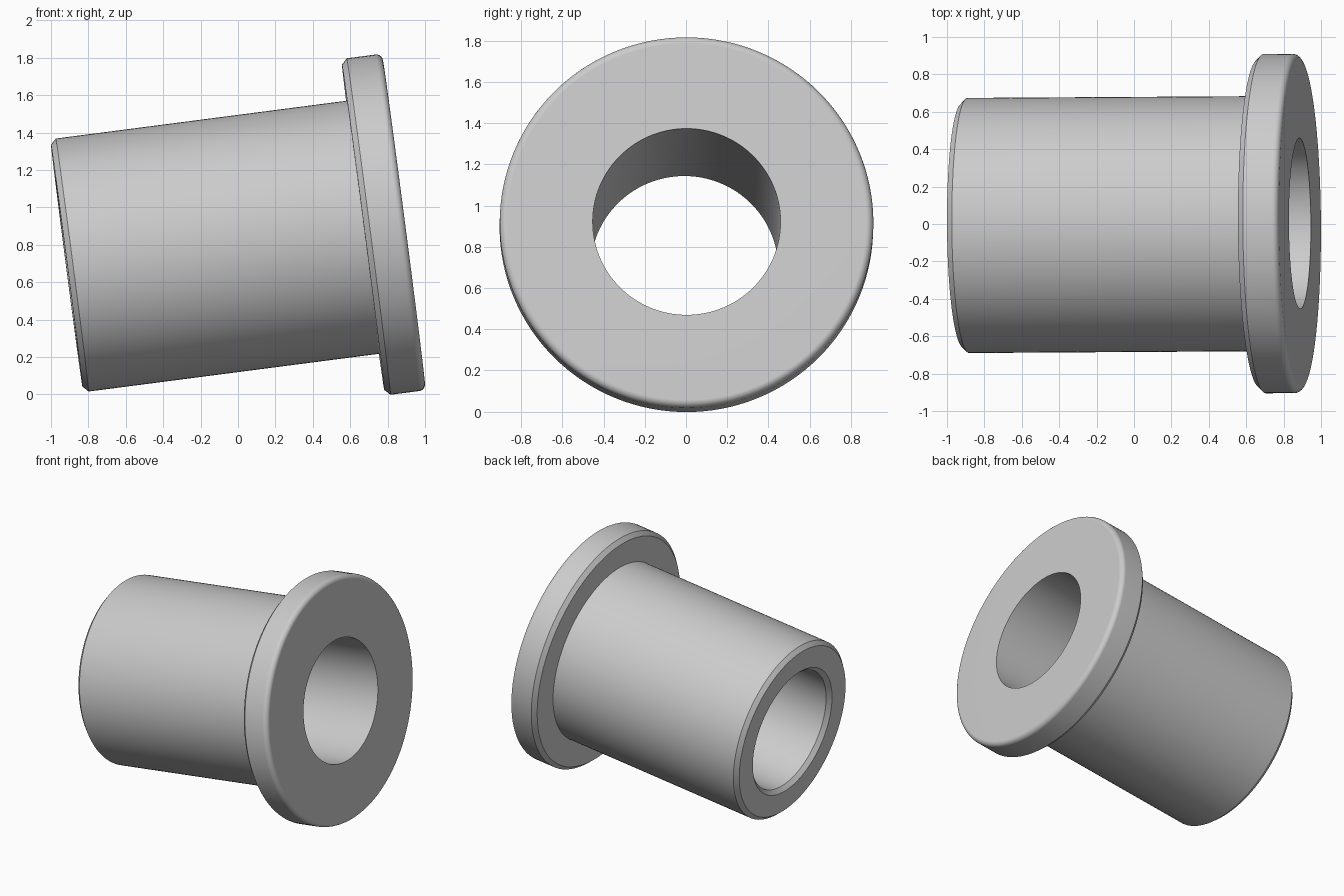
import bpy
import bmesh
from math import sin, cos, pi, radians

cube = bpy.data.objects.get("Cube")
if cube:
    bpy.data.objects.remove(cube, do_unlink=True)

# Main dimensions, measured along the bushing axis back from the flange face
LENGTH, THICK = 1.818, 0.22
FLANGE_R, BODY_R, BORE_R = 0.907, 0.682, 0.456
CHAMFER, FILLET = 0.03, 0.035
SEGMENTS, ARC = 128, 6

# Plain grey metal
metal = bpy.data.materials.new("grey_metal")
metal.use_nodes = True
grey = (0.6, 0.6, 0.6, 1)
metal.diffuse_color = grey
metal.node_tree.nodes["Principled BSDF"].inputs["Base Color"].default_value = grey

# Rounded front rim of the flange
rim = []
for i in range(ARC + 1):
    a = pi / 2 * i / ARC
    rim.append((-FILLET + FILLET * sin(a), FLANGE_R - FILLET + FILLET * cos(a)))

# Closed profile (axial position, radius): body end, flange, bore
profile = [
    (-LENGTH + CHAMFER, BORE_R),
    (-LENGTH, BORE_R + CHAMFER),
    (-LENGTH, BODY_R - CHAMFER),
    (-LENGTH + CHAMFER, BODY_R),
    (-THICK, BODY_R),
    (-THICK, FLANGE_R - CHAMFER),
    (-THICK + CHAMFER, FLANGE_R),
    *rim,
    (0, BORE_R),
]

# Revolve the profile round the axis
bm = bmesh.new()
rings = []
for x, r in profile:
    angles = [2 * pi * s / SEGMENTS for s in range(SEGMENTS)]
    rings.append([bm.verts.new((x, r * cos(a), r * sin(a))) for a in angles])
for k, ring in enumerate(rings):
    after = rings[(k + 1) % len(rings)]
    for s in range(SEGMENTS):
        t = (s + 1) % SEGMENTS
        bm.faces.new((ring[s], ring[t], after[t], after[s]))
bmesh.ops.recalc_face_normals(bm, faces=bm.faces)
mesh = bpy.data.meshes.new("flanged_bushing")
bm.to_mesh(mesh)
bm.free()
mesh.materials.append(metal)

# Tilted so that the bushing rests on its two lower rims
bushing = bpy.data.objects.new("flanged_bushing", mesh)
bpy.context.collection.objects.link(bushing)
bushing.location = (0.887, 0.003, 0.922)
bushing.rotation_euler = (0, radians(-7.4), radians(0.35))

# Smooth round surfaces with crisp chamfers
bpy.ops.object.select_all(action='DESELECT')
bushing.select_set(True)
bpy.context.view_layer.objects.active = bushing
bpy.ops.object.shade_smooth_by_angle(angle=radians(30))
weighted = bushing.modifiers.new("flat_faces", 'WEIGHTED_NORMAL')
weighted.keep_sharp = True
